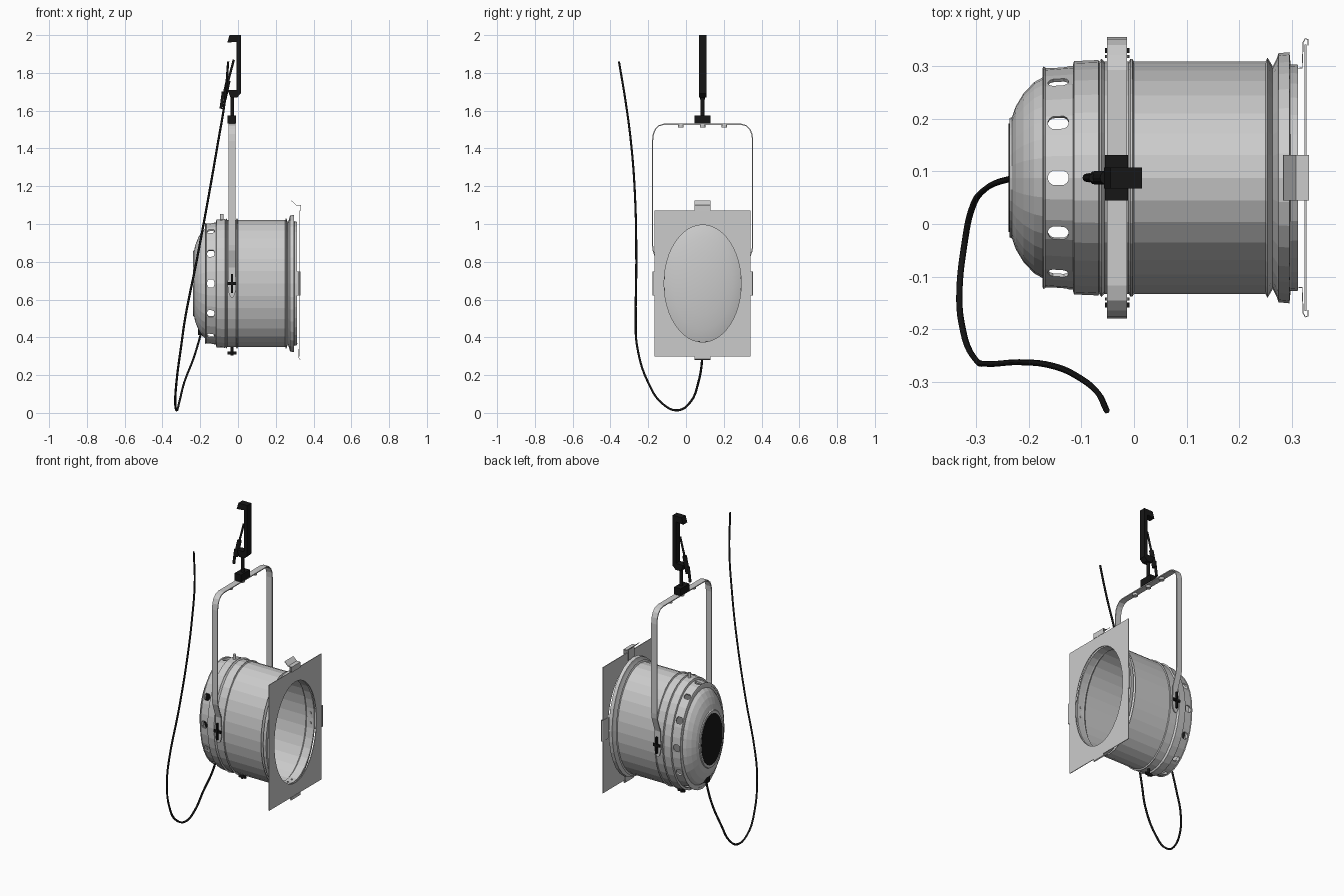
import bpy, bmesh, math
from mathutils import Vector, Matrix

if "Cube" in bpy.data.objects:
    bpy.data.objects.remove(bpy.data.objects["Cube"])

CY, CZ, SZ = 0.088, 0.685, 1.52      # lamp axis and vertical stretch
X = Vector((1, 0, 0))
black = bpy.data.materials.new("black")
black.diffuse_color = (0.008, 0.008, 0.008, 1)
black.use_nodes = True
black.node_tree.nodes["Principled BSDF"].inputs["Base Color"].default_value = black.diffuse_color


def finish(name, bm, mat=None, lamp=False):
    bmesh.ops.recalc_face_normals(bm, faces=bm.faces)
    me = bpy.data.meshes.new(name)
    bm.to_mesh(me)
    bm.free()
    ob = bpy.data.objects.new(name, me)
    bpy.context.collection.objects.link(ob)
    if mat:
        me.materials.append(mat)
    if lamp:                          # lamp parts are modelled round the x axis
        ob.location = (0, CY, CZ)
        ob.scale = (1, 1, SZ)
    return ob


def revolve(name, pts, closed=True, seg=32, mat=None):
    bm = bmesh.new()
    rings = []
    for i in range(seg):
        a = 2 * math.pi * i / seg
        rings.append([bm.verts.new((x, r * math.sin(a), r * math.cos(a))) for x, r in pts])
    n = len(pts)
    for i in range(seg):
        a, b = rings[i], rings[(i + 1) % seg]
        for j in range(n if closed else n - 1):
            k = (j + 1) % n
            bm.faces.new((a[j], a[k], b[k], b[j]))
    bmesh.ops.remove_doubles(bm, verts=bm.verts, dist=1e-6)
    return finish(name, bm, mat, True)


def ribbon(name, pts, w, th, mat=None, lamp=False):
    bm = bmesh.new()
    w = Vector(w) / 2
    rows = [(bm.verts.new(Vector(p) - w), bm.verts.new(Vector(p) + w)) for p in pts]
    for a, b in zip(rows, rows[1:]):
        bm.faces.new((a[0], a[1], b[1], b[0]))
    ob = finish(name, bm, mat, lamp)
    m = ob.modifiers.new("thickness", 'SOLIDIFY')
    m.thickness, m.offset = th, 0
    return ob


def rod(name, p, q, r, mat=None, lamp=False, seg=12):
    p, q = Vector(p), Vector(q)
    d = q - p
    bm = bmesh.new()
    M = Matrix.Translation((p + q) / 2) @ d.to_track_quat('Z', 'Y').to_matrix().to_4x4()
    bmesh.ops.create_cone(bm, cap_ends=True, segments=seg, radius1=r, radius2=r, depth=d.length, matrix=M)
    return finish(name, bm, mat, lamp)


def box(name, c, s, mat=None, lamp=False, rot=Matrix.Identity(4)):
    bm = bmesh.new()
    bmesh.ops.create_cube(bm, size=1, matrix=rot @ Matrix.Translation(c) @ Matrix.Diagonal((*s, 1)))
    return finish(name, bm, mat, lamp)


def around(deg):
    return Matrix.Rotation(math.radians(deg), 4, 'X')


# Can body with beads, front groove and flange
revolve("can_body", [
    (-.116, .216), (-.114, .222), (-.068, .224), (-.066, .221), (-.062, .227), (-.056, .221),
    (-.010, .221), (-.007, .226), (-.003, .226), (0, .221), (.25, .221), (.254, .229),
    (.264, .212), (.272, .228), (.275, .237), (.296, .239), (.298, .216), (.312, .215),
    (.312, .206), (.27, .206), (.262, .205), (.25, .214), (-.116, .212)])

# Rear vent ring, cut by twelve rounded slots
ring = revolve("vent_ring", [(-.174, .208), (-.172, .212), (-.168, .209), (-.116, .213), (-.116, .206), (-.174, .202)])
bm = bmesh.new()
for k in range(12):
    prof = []
    for i in range(12):
        a = 2 * math.pi * (i + .5) / 12
        prof.append(Vector((-.144 + math.copysign(.007, math.cos(a)) + .013 * math.cos(a), .014 * math.sin(a), .17)))
    f = bm.faces.new([bm.verts.new(around(30 * k) @ p) for p in prof])
    ex = bmesh.ops.extrude_face_region(bm, geom=[f])["geom"]
    shift = around(30 * k) @ Vector((0, 0, .08))
    bmesh.ops.translate(bm, verts=[v for v in ex if isinstance(v, bmesh.types.BMVert)], vec=shift)
cutter = finish("vent_cutter", bm, None, True)
cutter.hide_render = True
cutter.hide_viewport = True
cut = ring.modifiers.new("vents", 'BOOLEAN')
cut.object, cut.solver = cutter, 'EXACT'

# Back dome, dark rear grille and lamp lens
revolve("back_dome", [(-.172, .208), (-.172, .192), (-.19, .182), (-.21, .161), (-.225, .136), (-.232, .116),
                      (-.237, .113), (-.237, .095), (-.231, .095), (-.218, .134), (-.186, .176), (-.166, .187), (-.166, .206)])
revolve("rear_grille", [(-.2345, 0), (-.2385, 0), (-.2385, .103), (-.2345, .103)], mat=black)
lens = revolve("lamp_lens", [(-.115, .213), (-.108, .2), (-.095, .16), (-.085, .11), (-.079, .055), (-.077, 0)], False)
for p in lens.data.polygons:
    p.use_smooth = True

# Square colour frame with a round opening
bm = bmesh.new()
N, h = 48, .254
rows = []
for i in range(N):
    a = 2 * math.pi * i / N
    c, s = math.cos(a), math.sin(a)
    k = h / max(abs(c), abs(s))
    rows.append([bm.verts.new((x, c * r, s * r)) for x, r in ((.3245, .204), (.3245, k), (.3285, k), (.3285, .204))])
for i in range(N):
    a, b = rows[i], rows[(i + 1) % N]
    for j in range(4):
        bm.faces.new((a[j], a[(j + 1) % 4], b[(j + 1) % 4], b[j]))
finish("colour_frame", bm, None, True)

# Frame clips: two sides, bottom, and the sprung top latch
for name, deg in (("left_clip", 90), ("right_clip", -90), ("bottom_clip", 180)):
    R = around(deg)
    path = [(.27, 0, .205), (.32, 0, .209), (.322, 0, .258), (.326, 0, .265), (.331, 0, .263), (.331, 0, .252)]
    ribbon(name, [R @ Vector(p) for p in path], R @ Vector((0, .085, 0)), .002, None, True)
    for y in (-.02, .02):
        rod(name + "_rivet", R @ Vector((.29, y, .207)), R @ Vector((.29, y, .200)), .005, None, True)
ribbon("top_latch", [(.332, 0, .252), (.332, 0, .273), (.308, 0, .273), (.284, 0, .288)], (0, .086, 0), .002, None, True)
ribbon("top_latch_leg", [(.27, 0, .206), (.31, 0, .209), (.31, 0, .273)], (0, .06, 0), .002, None, True)

# Yoke strap, mirrored about the lamp axis
half = [(.231, .67), (.231, .77), (.262, .86), (.265, .89), (.265, 1.44), (.261, 1.475), (.25, 1.502), (.232, 1.52), (.205, 1.528)]
path = half + [(-y, z) for y, z in reversed(half)]
ribbon("yoke", [(-.032, CY + y, z) for y, z in path], (.038, 0, 0), .006)
for y in (-.115, 0, .115):
    rod("yoke_bolt", (-.032, CY + y, 1.512), (-.032, CY + y, 1.53), .015)

# Pivot pads and black wing knobs
for s in (-1, 1):
    pad = rod("yoke_pad", (0, -.003, 0), (0, .003, 0), 1, seg=24)
    pad.location = (-.032, CY + s * .231, .683)
    pad.scale = (.023, 1, .073)
for deg in (90, -90, 180):
    R = around(deg)
    rod("pivot_bolt", R @ Vector((-.032, 0, .215)), R @ Vector((-.032, 0, .25)), .007, black, True)
    box("wing_knob", (-.032, 0, .242), (.046, .010, .010), black, True, R)
    if deg != 180:
        box("wing_knob_blade", (-.032, 0, .244), (.009, .066, .012), black, True, R)
rod("top_screw", (-.085, 0, .215), (-.085, 0, .242), .009, None, True)

# Hook clamp
bm = bmesh.new()
prof = [(-.045, 2), (.015, 2), (.015, 1.69), (-.005, 1.67), (-.04, 1.67), (-.056, 1.71), (-.007, 1.71), (-.007, 1.965), (-.057, 1.96)]
f = bm.faces.new([bm.verts.new((x, CY - .02, z)) for x, z in prof])
ex = bmesh.ops.extrude_face_region(bm, geom=[f])["geom"]
bmesh.ops.translate(bm, verts=[v for v in ex if isinstance(v, bmesh.types.BMVert)], vec=(0, .04, 0))
finish("clamp_hook", bm, black)
box("clamp_base", (-.033, CY, 1.553), (.044, .086, .044), black)
rod("clamp_stem", (-.03, CY, 1.56), (-.03, CY, 1.69), .010, black)
rod("clamp_bolt", (-.022, CY, 1.87), (-.07, CY, 1.69), .006, black)
rod("clamp_bolt_sleeve", (-.052, CY, 1.76), (-.074, CY, 1.66), .013, black)
rod("clamp_handle", (-.078, CY, 1.70), (-.09, CY, 1.61), .008, black)

# Power cable and its inlet
box("cable_inlet", (-.198, CY, .435), (.03, .03, .045), black)
cu = bpy.data.curves.new("power_cable", 'CURVE')
cu.dimensions = '3D'
cu.bevel_depth, cu.bevel_resolution, cu.resolution_u = .006, 1, 5
pts = [(-.19, .088, .44), (-.235, .086, .29), (-.285, .065, .16), (-.31, .025, .06), (-.323, -.04, .014), (-.332, -.12, .045),
       (-.326, -.2, .16), (-.3, -.26, .36), (-.28, -.266, .5), (-.22, -.263, .8), (-.155, -.27, 1.15),
       (-.108, -.29, 1.42), (-.07, -.32, 1.65), (-.052, -.355, 1.86)]
sp = cu.splines.new('BEZIER')
sp.bezier_points.add(len(pts) - 1)
for b, p in zip(sp.bezier_points, pts):
    b.co = p
    b.handle_left_type = b.handle_right_type = 'AUTO'
cu.materials.append(black)
bpy.context.collection.objects.link(bpy.data.objects.new("power_cable", cu))
